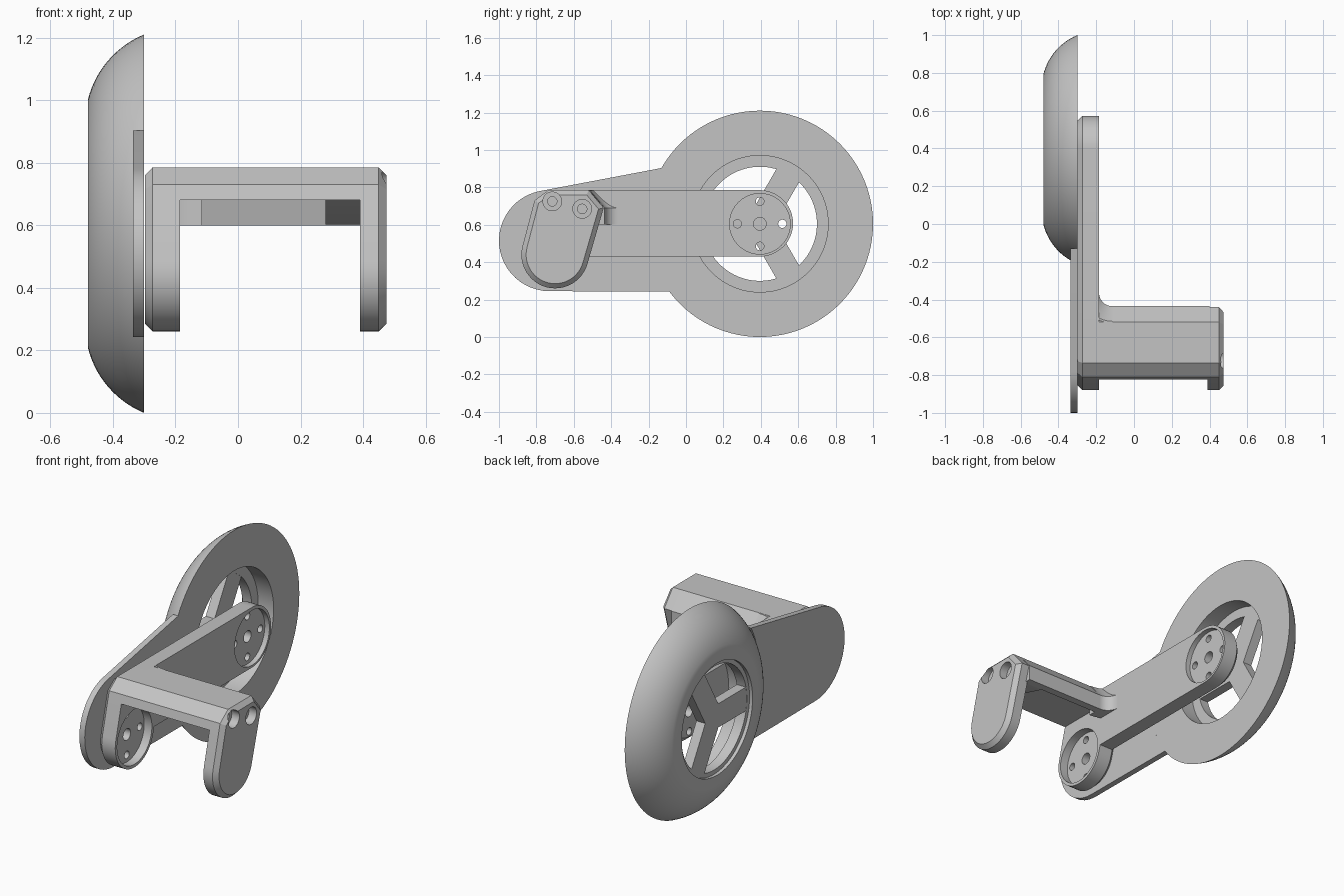
import bpy, bmesh
from math import sin, cos, pi, radians
from mathutils import Matrix, Vector

cube = bpy.data.objects.get("Cube")
if cube:
    bpy.data.objects.remove(cube)

grey = bpy.data.materials.new("plain grey")
grey.use_nodes = True
grey.diffuse_color = (0.55, 0.55, 0.55, 1)
grey.node_tree.nodes["Principled BSDF"].inputs["Base Color"].default_value = grey.diffuse_color


def finish(name, bm):
    """Turn a bmesh into a shaded, coloured object."""
    bmesh.ops.recalc_face_normals(bm, faces=bm.faces[:])
    mesh = bpy.data.meshes.new(name)
    bm.to_mesh(mesh)
    bm.free()
    obj = bpy.data.objects.new(name, mesh)
    bpy.context.collection.objects.link(obj)
    mesh.materials.append(grey)
    smooth(obj)
    return obj


def smooth(obj):
    bpy.ops.object.select_all(action='DESELECT')
    obj.select_set(True)
    bpy.context.view_layer.objects.active = obj
    bpy.ops.object.shade_smooth_by_angle(angle=radians(20))


def arc(cy, cz, r, a0, a1, n=24):
    angles = [radians(a0 + (a1 - a0) * i / n) for i in range(n + 1)]
    return [(cy + r * cos(a), cz + r * sin(a)) for a in angles]


def prism(name, outline, x0, x1, chamfer=0):
    """Extrude a side outline (y, z) from x0 to x1, chamfering the x1 rim."""
    bm = bmesh.new()
    face = bm.faces.new([bm.verts.new((x0, y, z)) for y, z in outline])
    ext = bmesh.ops.extrude_face_region(bm, geom=[face], use_keep_orig=True)["geom"]
    moved = [v for v in ext if isinstance(v, bmesh.types.BMVert)]
    bmesh.ops.translate(bm, verts=moved, vec=(x1 - x0, 0, 0))
    bmesh.ops.recalc_face_normals(bm, faces=bm.faces[:])
    if chamfer:
        rim = [e for e in bm.edges if all(abs(v.co.x - x1) < 1e-5 for v in e.verts)]
        bmesh.ops.bevel(bm, geom=rim, offset=chamfer, segments=1,
                        affect='EDGES', clamp_overlap=False)
    return finish(name, bm)


def spin(name, profile, centre, axis, angle, steps):
    """Revolve a closed profile of 3D points."""
    bm = bmesh.new()
    face = bm.faces.new([bm.verts.new(p) for p in profile])
    full = angle > 6
    bmesh.ops.spin(bm, geom=[face] + face.edges[:] + face.verts[:], cent=centre,
                   axis=axis, angle=angle, steps=steps, use_duplicate=False)
    if full:
        bmesh.ops.remove_doubles(bm, verts=bm.verts[:], dist=1e-4)
        inner = [f for f in bm.faces if len(f.verts) == len(profile)]
        bmesh.ops.delete(bm, geom=inner, context='FACES_ONLY')
    return finish(name, bm)


def drill(obj, holes):
    """Cut round holes given as (y, z, radius, x0, x1)."""
    cutters = []
    for y, z, r, x0, x1 in holes:
        bm = bmesh.new()
        turn = Matrix.Translation(((x0 + x1) / 2, y, z)) @ Matrix.Rotation(pi / 2, 4, 'Y')
        bmesh.ops.create_cone(bm, cap_ends=True, segments=40, radius1=r, radius2=r,
                              depth=x1 - x0, matrix=turn)
        cutter = finish("hole_cutter", bm)
        cutter.hide_render = True
        cutters.append(cutter)
        mod = obj.modifiers.new("hole", 'BOOLEAN')
        mod.operation, mod.solver, mod.object = 'DIFFERENCE', 'EXACT', cutter
    dg = bpy.context.evaluated_depsgraph_get()
    mesh = bpy.data.meshes.new_from_object(obj.evaluated_get(dg))
    obj.modifiers.clear()
    obj.data = mesh
    for c in cutters:
        bpy.data.objects.remove(c)
    smooth(obj)


# Wheel rim with a domed outer side
WY, WZ = 0.395, 0.605
dome = arc(-0.184, 0.323, 0.305, 112.4, 166.3, 14)
rim = [(-0.30, 0.365)] + dome + [(-0.48, 0.33), (-0.46, 0.33), (-0.46, 0.305),
                                 (-0.40, 0.305), (-0.40, 0.365)]
spin("wheel_rim", [(x, WY, WZ + r) for x, r in rim], (0, WY, WZ), (1, 0, 0), 2 * pi, 96)

# Three wheel spokes as one star
star = []
half = 0.07
for a in (60, 180, 300):
    a = radians(a)
    for u, v in ((0.315, -half), (0.315, half)):
        star.append((WY + u * cos(a) - v * sin(a), WZ + u * sin(a) + v * cos(a)))
    b = a + pi / 3
    star.append((WY + half / sin(pi / 3) * cos(b), WZ + half / sin(pi / 3) * sin(b)))
prism("wheel_spokes", star, -0.459, -0.401)

# Thin guard plate running from the wheel to the front
guard = arc(-0.73, 0.515, 0.27, 101, 270) + arc(WY, WZ, 0.603, 217, 150.3)
prism("guard_plate", guard, -0.30, -0.335)

# Long arm with a drooping front leg
LY, LZ = -0.70, 0.44
foot = arc(LY, LZ, 0.18, 165, 345)
shoulder = [(-0.735, 0.785), (-0.81, 0.73)]
arm_outline = (foot + [(-0.516, 0.43)] + arc(WY, 0.6075, 0.1775, -90, 90) + shoulder)
arm = prism("arm", arm_outline, -0.185, -0.298, 0.025)
holes = []
for cy, cz, depth in ((WY, WZ, 0.03), (LY, LZ, 0.05)):
    holes.append((cy, cz, 0.162, -0.185 - depth, -0.15))
    holes.append((cy, cz, 0.034, -0.32, -0.14))
    for k in range(4):
        holes.append((cy + 0.12 * cos(k * pi / 2), cz + 0.12 * sin(k * pi / 2),
                      0.022, -0.32, -0.14))
drill(arm, holes)

# Cross beam with a rear lip
beam = [(-0.823, 0.68), (-0.81, 0.73), (-0.735, 0.785), (-0.52, 0.785),
        (-0.435, 0.69), (-0.435, 0.60), (-0.48, 0.60), (-0.50, 0.68)]
prism("cross_beam", beam, -0.19, 0.40)

# Solid block under the beam beside the outer leg
prism("screw_block", [(-0.79, 0.685), (-0.44, 0.685), (-0.44, 0.602), (-0.50, 0.602)],
      0.28, 0.40)

# Curved fillet joining the beam to the arm
fillet = [(0.07, 0.60), (0.07, 0.69), (0.15, 0.784), (0.16, 0.784), (0.16, 0.60)]
spin("beam_fillet", [(-0.115 - r, -0.365, z) for r, z in fillet],
     (-0.115, -0.365, 0), (0, 0, 1), pi / 2, 14)

# Outer leg with two counterbored screw holes
leg = prism("outer_leg", foot + [(-0.44, 0.69), (-0.52, 0.785)] + shoulder,
            0.39, 0.475, 0.025)
screws = []
for y, z in ((-0.715, 0.725), (-0.555, 0.685)):
    screws += [(y, z, 0.05, 0.425, 0.5), (y, z, 0.025, 0.402, 0.5)]
drill(leg, screws)
